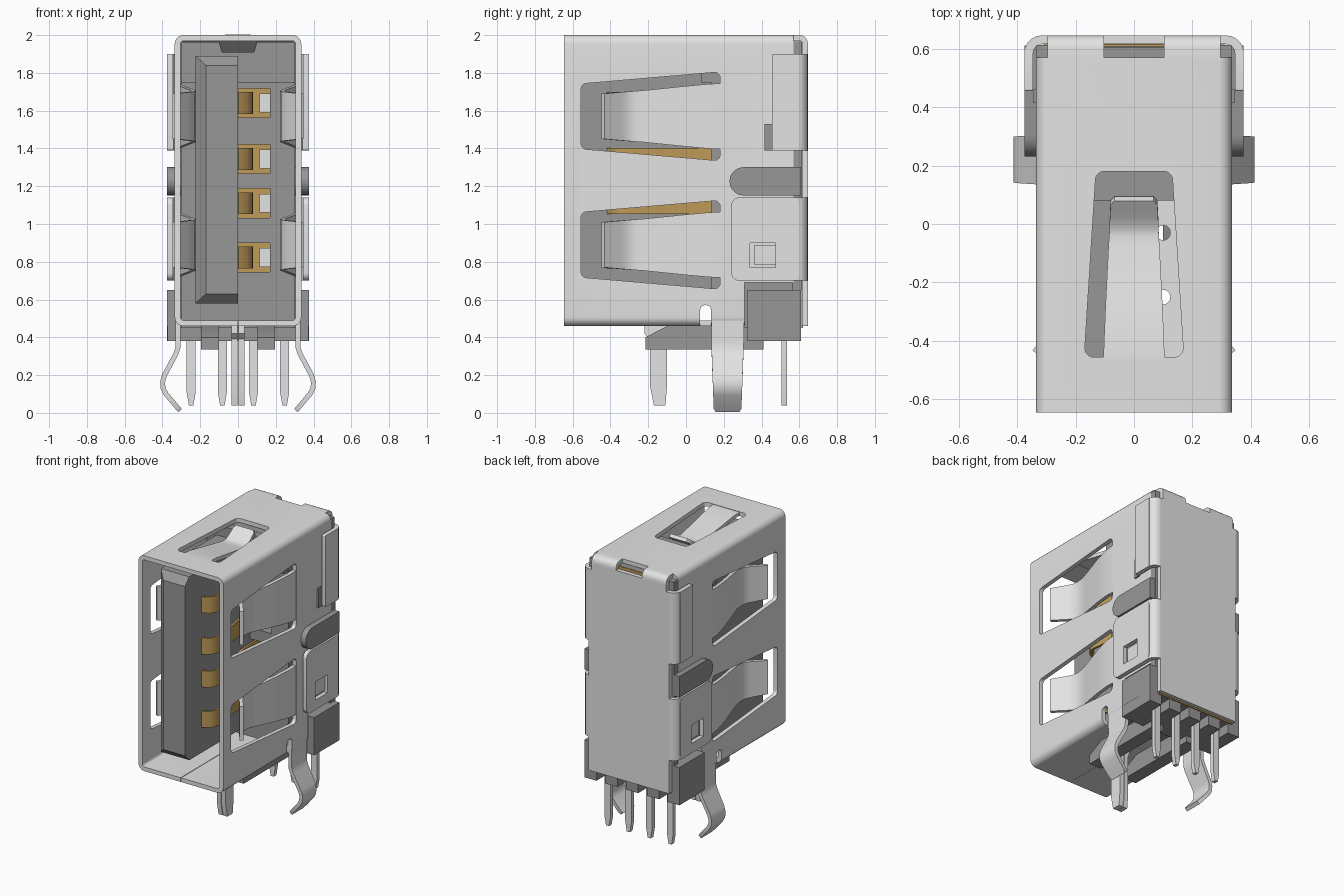
import bpy, bmesh, math
from mathutils import Vector

if "Cube" in bpy.data.objects:
    bpy.data.objects.remove(bpy.data.objects["Cube"])


def material(name, rgb):
    m = bpy.data.materials.new(name)
    m.diffuse_color = (*rgb, 1)
    m.use_nodes = True
    m.node_tree.nodes["Principled BSDF"].inputs["Base Color"].default_value = m.diffuse_color
    return m


METAL = material("light steel", (0.77, 0.77, 0.77))
PLASTIC = material("grey plastic", (0.31, 0.31, 0.31))
GOLD = material("gold", (0.53, 0.33, 0.10))


def finish(name, bm, mat):
    bmesh.ops.recalc_face_normals(bm, faces=bm.faces)
    me = bpy.data.meshes.new(name)
    bm.to_mesh(me)
    bm.free()
    ob = bpy.data.objects.new(name, me)
    bpy.context.collection.objects.link(ob)
    if mat:
        me.materials.append(mat)
    return ob


def prism(name, mat, poly, lo, hi, axis):
    """Extrude a 2D polygon along an axis; poly is in the other two axes, in order."""
    put = {'x': lambda a, b, c: (c, a, b), 'y': lambda a, b, c: (a, c, b),
           'z': lambda a, b, c: (a, b, c)}[axis]
    bm = bmesh.new()
    ends = [[bm.verts.new(put(a, b, c)) for a, b in poly] for c in (lo, hi)]
    n = len(poly)
    bm.faces.new(ends[0])
    bm.faces.new(ends[1][::-1])
    for i in range(n):
        j = (i + 1) % n
        bm.faces.new((ends[0][i], ends[0][j], ends[1][j], ends[1][i]))
    return finish(name, bm, mat)


def rect(a0, a1, b0, b1):
    return [(a0, b0), (a1, b0), (a1, b1), (a0, b1)]


def box(name, mat, x, y, z):
    return prism(name, mat, rect(*sorted(x), *y), *z, 'z')


def rounded(poly, r, n=5):
    """Fillet every corner of a convex polygon."""
    out = []
    for i, p in enumerate(poly):
        p = Vector(p)
        u = (Vector(poly[i - 1]) - p).normalized()
        v = (Vector(poly[(i + 1) % len(poly)]) - p).normalized()
        half = u.angle(v) / 2
        c = p + (u + v).normalized() * r / math.sin(half)
        s, e = p + u * r / math.tan(half) - c, p + v * r / math.tan(half) - c
        for k in range(n + 1):
            d = s.lerp(e, k / n).normalized() * r
            out.append(tuple(c + d))
    return out


def ribbon(name, mat, path, t, put):
    """Bent strip through (a, b, width) points; put maps (a, b, across) to xyz."""
    pts = [Vector(p[:2]) for p in path]
    bm = bmesh.new()
    rings = []
    for i, p in enumerate(pts):
        d = (pts[min(i + 1, len(pts) - 1)] - pts[max(i - 1, 0)]).normalized()
        nrm = Vector((-d.y, d.x)) * t / 2
        w = path[i][2] / 2
        rings.append([bm.verts.new(put(*(p + nrm * s), w * q))
                      for s, q in ((1, 1), (1, -1), (-1, -1), (-1, 1))])
    for r0, r1 in zip(rings, rings[1:]):
        for k in range(4):
            bm.faces.new((r0[k], r0[(k + 1) % 4], r1[(k + 1) % 4], r1[k]))
    bm.faces.new(rings[0])
    bm.faces.new(rings[-1])
    return finish(name, bm, mat)


def cut(ob, *cutters):
    for c in cutters:
        m = ob.modifiers.new("cut", 'BOOLEAN')
        m.object, m.solver = c, 'EXACT'
        bpy.context.view_layer.objects.active = ob
        bpy.ops.object.modifier_apply(modifier=m.name)
        bpy.data.objects.remove(c)


# Shell: rounded tube with spring windows, leg notches, floor holes and an open lower rear
shell = prism("shell", METAL, rounded(rect(-0.335, 0.335, 0.46, 2.0), 0.045), -0.645, 0.57, 'y')
cut(shell,
    prism("c", None, rounded(rect(-0.305, 0.305, 0.49, 1.97), 0.018), -0.8, 0.8, 'y'),
    box("c", None, (-0.5, 0.5), (0.31, 0.8), (0.3, 0.69)),
    box("c", None, (-0.002, 0.002), (-0.8, -0.15), (0.4, 0.6)),
    prism("c", None, rounded([(-0.17, -0.455), (0.17, -0.455), (0.13, 0.18), (-0.13, 0.18)], 0.03),
          1.9, 2.1, 'z'))
for zc in (1.57, 0.89):
    cut(shell, prism("c", None, rounded([(-0.555, zc - 0.172), (0.18, zc - 0.235),
                                         (0.18, zc + 0.235), (-0.555, zc + 0.172)], 0.028),
                     -0.5, 0.5, 'x'))
for s in (1, -1):
    cut(shell, prism("c", None, rounded(rect(0.075, 0.133, 0.3, 0.57), 0.025),
                     *sorted((s * 0.285, s * 0.5)), 'x'))
for y in (-0.03, -0.25):
    cut(shell, prism("c", None, rounded(rect(0.076, 0.124, y - 0.025, y + 0.025), 0.0235), 0.4, 0.55, 'z'))

# Top spring tab
ribbon("top_spring", METAL,
       [(-0.47, 1.985, .21), (-0.40, 1.982, .205), (-0.28, 1.96, .195), (-0.08, 1.925, .175),
        (-0.04, 1.92, .17), (-0.01, 1.925, .168), (0.03, 1.95, .165), (0.072, 1.982, .16),
        (0.086, 1.992, .135)],
       0.025, lambda a, b, c: (c, a, b))

for s, side in ((1, "right"), (-1, "left")):
    # Side spring tabs, bent inward with flared tips
    for zc, lvl in ((1.57, "upper"), (0.89, "lower")):
        ribbon(f"{side}_{lvl}_spring", METAL,
               [(0.19, 0.32, .35), (0.12, 0.318, .342), (0.0, 0.295, .32), (-0.17, 0.25, .285),
                (-0.22, 0.238, .275), (-0.27, 0.235, .268), (-0.31, 0.243, .262),
                (-0.35, 0.268, .256), (-0.44, 0.337, .24)],
               0.025, lambda a, b, c: (s * b, a, zc + c))
    # Board lock legs
    ribbon(f"{side}_leg", METAL,
           [(0.60, 0.32, .172), (0.38, 0.317, .172), (0.345, 0.318, .17), (0.31, 0.33, .168),
            (0.20, 0.389, .16), (0.165, 0.399, .157), (0.13, 0.397, .155), (0.10, 0.381, .152),
            (0.03, 0.322, .147), (0.012, 0.307, .125)],
           0.026, lambda a, b, c: (s * b, 0.22 + c, a))
    # Rear cover flaps with bent corners
    for lvl, y0, z0, z1, r in (("upper", 0.455, 1.39, 1.90, 0.006), ("lower", 0.24, 0.70, 1.14, 0.04)):
        flap = prism(f"{side}_{lvl}_flap", METAL, rounded(rect(y0, 0.60, z0, z1), r),
                     *sorted((s * 0.345, s * 0.375)), 'x')
        if lvl == "lower":
            cut(flap, box("c", None, (s * 0.3, s * 0.4), (0.34, 0.475), (0.77, 0.90)))
            box(f"{side}_latch_plate", METAL, (s * 0.33, s * 0.356), (0.36, 0.475), (0.785, 0.885))
        arc = [(0.315 + 0.045 * math.sin(k * math.pi / 10), 0.585 + 0.045 * math.cos(k * math.pi / 10),
                z1 - z0) for k in range(6)]
        ribbon(f"{side}_{lvl}_corner", METAL, [(0.28, 0.63, z1 - z0)] + arc + [(0.36, 0.555, z1 - z0)],
               0.03, lambda a, b, c: (s * a, b, (z0 + z1) / 2 + c))
    # Rounded top bend joining shell and rear cover, on each side of the notch
    ribbon(f"{side}_cover_bend", METAL,
           [(0.555, 1.985, .192)] + [(0.60 + 0.03 * math.sin(k * math.pi / 10),
            1.955 + 0.03 * math.cos(k * math.pi / 10), .192) for k in range(6)] + [(0.63, 1.89, .192)],
           0.03, lambda a, b, c: (s * 0.199 + c, a, b))
    # Plastic ears, round at the front
    ear = [(0.305 + 0.075 * math.cos(a), 1.226 + 0.075 * math.sin(a))
           for a in (math.pi * (0.5 + k / 10) for k in range(11))]
    prism(f"{side}_ear", PLASTIC, ear + [(0.61, 1.151), (0.61, 1.301)],
          *sorted((s * 0.29, s * 0.375)), 'x')
    box(f"{side}_flap_stop", PLASTIC, (s * 0.3, s * 0.345), (0.415, 0.46), (1.39, 1.53))
    box(f"{side}_rear_corner", PLASTIC, (s * 0.29, s * 0.333), (0.565, 0.612), (0.65, 1.965))
    # Rails under the floor
    prism(f"{side}_rail", PLASTIC, [(-0.215, 0.335), (0.41, 0.335), (0.41, 0.47), (-0.08, 0.47),
                                    (-0.215, 0.40)], *sorted((s * 0.10, s * 0.195)), 'x')
    # Folded front ground pin, one half per side
    prism(f"{side}_ground_pin", METAL,
          [(-0.22, 0.47), (-0.22, 0.42), (-0.19, 0.39), (-0.19, 0.14), (-0.17, 0.04), (-0.11, 0.04),
           (-0.10, 0.14), (-0.10, 0.42), (-0.07, 0.47)], *sorted((s * 0.002, s * 0.035)), 'x')

# Rear cover and the insulating film inside it
box("rear_cover", METAL, (-0.318, 0.318), (0.615, 0.645), (0.46, 1.90))
box("rear_cover_top", METAL, (-0.295, 0.295), (0.615, 0.645), (1.899, 1.945))
box("insulating_film", GOLD, (-0.31, 0.31), (0.6125, 0.62), (0.45, 1.39))
box("film_top", GOLD, (-0.28, 0.28), (0.6065, 0.6145), (1.389, 1.965))

# Housing body, with slots for the contacts
housing = box("housing", PLASTIC, (-0.303, 0.303), (0.135, 0.605), (0.45, 1.965))
box("housing_lip", PLASTIC, (-0.302, 0.302), (0.08, 0.14), (1.75, 1.964))
for i, zc in enumerate((1.64, 1.345, 1.11, 0.822)):
    cut(housing, box("c", None, (0.0, 0.17), (0.0, 0.40), (zc - 0.077, zc + 0.077)))
    box(f"contact_base_{i}", GOLD, (0.0, 0.17), (0.36, 0.41), (zc - 0.077, zc + 0.077))
    box(f"slot_plate_{i}", METAL, (0.115, 0.17), (0.34, 0.36), (zc - 0.05, zc + 0.05))
    ribbon(f"contact_{i}", GOLD,
           [(y, x, .116) for y, x in ((-0.41, 0.0), (-0.385, 0.045), (-0.35, 0.068), (-0.31, 0.072),
                                      (-0.27, 0.066), (0.0, 0.03), (0.1, 0.02), (0.37, 0.02))],
           0.016, lambda a, b, c: (b, a, zc + c))

# Tongue with chamfered nose
bm = bmesh.new()
rows = [[bm.verts.new((x, y, z)) for x, z in rect(x0, 0.0, z0, z1)] for y, x0, z0, z1 in
        ((-0.60, -0.17, 0.63, 1.84), (-0.55, -0.225, 0.58, 1.89), (0.15, -0.225, 0.58, 1.89))]
for a, b in zip(rows, rows[1:]):
    for k in range(4):
        bm.faces.new((a[k], a[(k + 1) % 4], b[(k + 1) % 4], b[k]))
bm.faces.new(rows[0])
bm.faces.new(rows[-1])
finish("tongue", bm, PLASTIC)

# Rear block with teeth between the pins
box("rear_block", PLASTIC, (-0.375, 0.375), (0.325, 0.61), (0.46, 0.65))
box("rear_block_foot", PLASTIC, (-0.374, 0.374), (0.326, 0.49), (0.38, 0.461))
pins = (-0.248, -0.083, 0.082, 0.247)
edges = [-0.375] + [p + d for p in pins for d in (-0.034, 0.034)] + [0.375]
for i in range(5):
    box(f"block_tooth_{i}", PLASTIC, edges[2 * i:2 * i + 2], (0.48, 0.61), (0.38, 0.461))
for i, p in enumerate(pins):
    prism(f"pin_{i}", METAL, [(p - 0.024, 0.5), (p - 0.024, 0.11), (p - 0.012, 0.04), (p + 0.012, 0.04),
                              (p + 0.024, 0.11), (p + 0.024, 0.5)], 0.505, 0.535, 'y')

# Smooth the bends, keep the edges sharp
bpy.ops.object.select_all(action='SELECT')
bpy.context.view_layer.objects.active = shell
bpy.ops.object.shade_smooth_by_angle(angle=math.radians(35))
